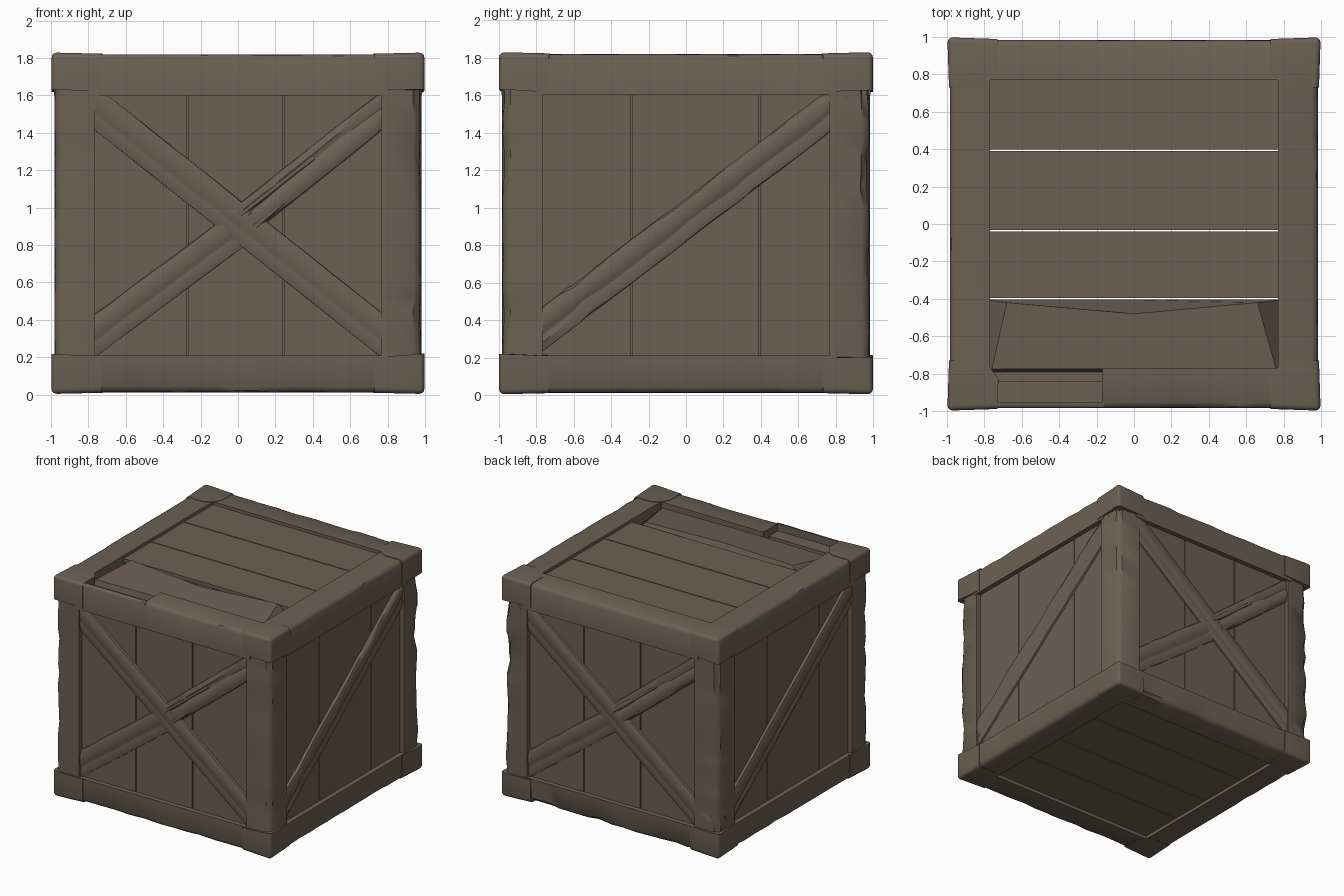
import bpy, bmesh, math, random
from mathutils import Vector, Matrix

if "Cube" in bpy.data.objects:
    bpy.data.objects.remove(bpy.data.objects["Cube"])

random.seed(4)
wood = bpy.data.materials.new("dark_brown_wood")
wood.diffuse_color = (0.150, 0.117, 0.088, 1)
wood.use_nodes = True
wood.node_tree.nodes["Principled BSDF"].inputs["Base Color"].default_value = wood.diffuse_color
X, Y, Z = Vector((1, 0, 0)), Vector((0, 1, 0)), Vector((0, 0, 1))


def finish(bm, name, turn=0):
    """Turn by quarter turns about z and make the object."""
    bmesh.ops.recalc_face_normals(bm, faces=bm.faces)
    bm.transform(Matrix.Rotation(turn * math.pi / 2, 4, 'Z'))
    me = bpy.data.meshes.new(name)
    bm.to_mesh(me)
    bm.free()
    me.materials.append(wood)
    ob = bpy.data.objects.new(name, me)
    bpy.context.collection.objects.link(ob)
    return ob


def loft(name, p0, p1, u, v, section, n=1, wear=0.0, turn=0):
    """Sweep section (a, b, wear weight) from p0 to p1, worn inwards at random."""
    bm = bmesh.new()
    ca = sum(s[0] for s in section) / len(section)
    cb = sum(s[1] for s in section) / len(section)
    rings = []
    for i in range(n + 1):
        t = i / n
        if 0 < i < n:
            t += random.uniform(-.3, .3) / n
        bite = wear * random.random() ** 2
        ring = []
        for a, b, w in section:
            d = Vector((ca - a, cb - b))
            d = d.normalized() * w * (bite + wear * .25 * random.random())
            ring.append(bm.verts.new(p0.lerp(p1, t) + u * (a + d.x) + v * (b + d.y)))
        rings.append(ring)
    m = len(section)
    for r, s in zip(rings, rings[1:]):
        for j in range(m):
            bm.faces.new((r[j], r[(j + 1) % m], s[(j + 1) % m], s[j]))
    bm.faces.new(rings[0])
    bm.faces.new(rings[-1])
    return finish(bm, name, turn)


def timber(a0, a1, b0, b1, c=0.03):
    """Square timber section whose outer corner (a1, b1) is rounded."""
    s = 1 if b1 > b0 else -1
    return [(a0, b0, 0), (a1, b0, 0), (a1, b1 - s * c, .5),
            (a1 - .3 * c, b1 - s * .3 * c, 1), (a1 - c, b1, .5), (a0, b1, 0)]


def box(name, lo, hi, turn=0):
    sec = [(lo[1], lo[2], 0), (hi[1], lo[2], 0), (hi[1], hi[2], 0), (lo[1], hi[2], 0)]
    return loft(name, X * lo[0], X * hi[0], Y, Z, sec, turn=turn)


# horizontal frame beams
for k in range(4):
    if k:
        loft("top_beam", X * -.8, X * .8, -Y, Z, timber(.77, .985, 1.6, 1.82), 14, .008, k)
    else:  # front top beam has a piece of its upper face torn away
        loft("top_beam", X * -.17, X * .8, -Y, Z, timber(.77, .985, 1.6, 1.82), 8, .008)
        loft("top_beam_front_strip", X * -.8, X * -.16, -Y, Z, timber(.955, .985, 1.6, 1.82, .015), 6, .004)
        box("top_beam_torn_bed", (-.8, -.96, 1.6), (-.16, -.84, 1.76))
        box("top_beam_torn_ledge", (-.8, -.85, 1.6), (-.16, -.77, 1.68))
    loft("bottom_beam", X * -.8, X * .8, -Y, Z, timber(.77, .985, .21, .012), 14,
         .03 if k == 2 else .008, k)

# corner posts, front left one least worn
for k, w in enumerate((.015, .03, .05, .04)):
    loft("corner_post", Z * .15, Z * 1.66, -Y, -X, timber(.765, .982, .765, .982, .04), 16, w, k)

# corner caps, thinning out towards the beams
PLAN = [(-.998, -.998), (-.73, -.989), (-.725, -.83), (-.77, -.765), (-.83, -.725), (-.989, -.73)]
THIN = [0, .007, .007, .007, .007, .007]
for k in range(4):
    for inner, outer, s in ((.2, .003, 1), (1.635, 1.83, -1)):
        bm = bmesh.new()
        lo = [bm.verts.new((x, y, inner + s * random.uniform(-.005, .02))) for x, y in PLAN]
        hi = [bm.verts.new((x, y, outer + s * t)) for (x, y), t in zip(PLAN, THIN)]
        bm.faces.new(lo)
        bm.faces.new(hi)
        for j in range(6):
            bm.faces.new((lo[j], lo[(j + 1) % 6], hi[(j + 1) % 6], hi[j]))
        bmesh.ops.recalc_face_normals(bm, faces=bm.faces)
        # round the three outer edges that meet in the crate corner
        e = [e for v in (hi[0],) for e in v.link_edges]
        bmesh.ops.bevel(bm, geom=e, offset=.028, segments=3, affect='EDGES', profile=.5)
        finish(bm, "corner_cap", k)

# vertical wall planks, only just recessed behind the frame
G = .004
for k in range(4):
    seams = [-.8, -.29, .39, .8] if k % 2 else [-.8, -.27, .245, .8]
    for a, b in zip(seams, seams[1:]):
        box("wall_plank", (a + G, -.945, .12), (b - G, -.915, 1.7), k)

# floor and lid planks
rows = [-.8, -.4, -.035, .395, .8]
for i, (a, b) in enumerate(zip(rows, rows[1:])):
    box("floor_plank", (-.8, a + G, .04), (.8, b - G, .07))
    if i:
        box("lid_plank", (-.8, a + G, 1.765), (.8, b - G, 1.795))

# warped front lid plank: steep rim up to a raised, kinked board
bm = bmesh.new()
rim = [bm.verts.new((x, y, 1.70)) for x, y in
       ((-.79, -.79), (-.79, -.405), (0, -.405), (.79, -.405), (.79, -.79), (0, -.79))]
top = [bm.verts.new(p) for p in
       ((-.76, -.775, 1.77), (-.68, -.42, 1.815), (0, -.48, 1.80), (.66, -.42, 1.815),
        (.76, -.775, 1.77), (0, -.775, 1.78))]
for j in range(6):
    bm.faces.new((rim[j], rim[(j + 1) % 6], top[(j + 1) % 6], top[j]))
for q in ((0, 1, 2, 5), (5, 2, 3, 4)):
    bm.faces.new([top[j] for j in q])
    bm.faces.new([rim[j] for j in q][::-1])
finish(bm, "warped_lid_plank")


# diagonal braces: flat face with sloping shoulders and a groove
def brace(name, start, end, k, half=.09, out=.978, groove=0.0, n=1, wear=0.0, lift=0.0):
    p0, p1 = Vector((start[0], 0, start[1])), Vector((end[0], 0, end[1]))
    d = (p1 - p0).normalized()
    h, g = half, groove
    sec = [(.935, -h, 0), (out - .018, -h, .5), (out - .004, -h * .6, 1), (out - g, -h * .35, 1),
           (out - g, -h * .25, .6), (out, -h * .05, .5), (out, h * .65, .6), (out - .012, h, 1), (.935, h, 0)]
    return loft(name, p0, p1 - Y * lift, -Y, d.cross(Y), sec, n, wear, k)


for k in (0, 2):
    brace("whole_brace", (-.86, 1.61), (.86, .245), k, half=.095, groove=.008, n=8, wear=.005)
    brace("broken_brace_lower", (-.86, .245), (.02, .90), k, half=.095, out=.97, groove=.01, n=8, wear=.012)
    brace("broken_brace_upper", (.86, 1.59), (.06, .955), k, half=.085, out=.97,
          groove=.014, n=8, wear=.015, lift=.012)
    # splinters at the break
    for s, e, h in (((.4, 1.27), (.01, .965), .022), ((.4, 1.17), (.09, .90), .018)):
        brace("brace_splinter", s, e, k, half=h, out=.97, n=3, wear=.006, lift=.012)
for k in (1, 3):
    brace("side_brace", (-.86, .28), (.86, 1.59), k, half=.095, groove=.014, n=16,
          wear=.02 if k == 1 else .008)

# smooth shading with sharp edges kept
bpy.ops.object.select_all(action='SELECT')
bpy.context.view_layer.objects.active = bpy.context.scene.objects[0]
bpy.ops.object.shade_smooth_by_angle(angle=math.radians(40))
